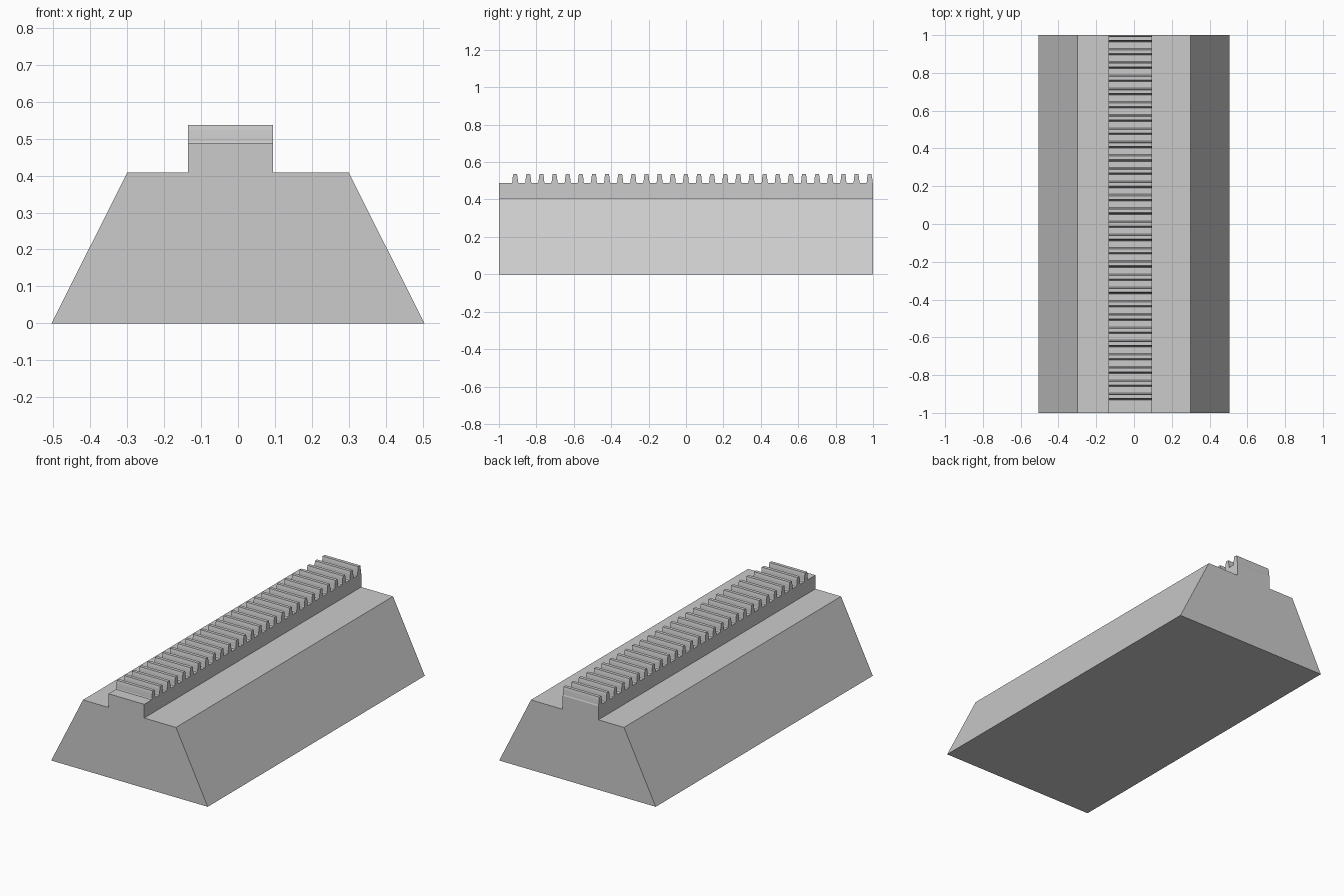
import bpy
import bmesh

cube = bpy.data.objects.get("Cube")
if cube:
    bpy.data.objects.remove(cube, do_unlink=True)

# One plain grey for the whole model
grey = bpy.data.materials.new("plain grey")
grey.use_nodes = True
colour = (0.6, 0.6, 0.6, 1)
grey.diffuse_color = colour
grey.node_tree.nodes["Principled BSDF"].inputs["Base Color"].default_value = colour


def add_object(name, bm):
    bmesh.ops.recalc_face_normals(bm, faces=bm.faces)
    mesh = bpy.data.meshes.new(name)
    bm.to_mesh(mesh)
    bm.free()
    mesh.materials.append(grey)
    obj = bpy.data.objects.new(name, mesh)
    bpy.context.collection.objects.link(obj)
    return obj


def extrude_profile(bm, points, offset):
    """Make a closed prism from a flat outline."""
    face = bm.faces.new([bm.verts.new(p) for p in points])
    result = bmesh.ops.extrude_face_region(bm, geom=[face], use_keep_orig=True)
    verts = [v for v in result["geom"] if isinstance(v, bmesh.types.BMVert)]
    bmesh.ops.translate(bm, verts=verts, vec=offset)


RACK_LEFT, RACK_RIGHT = -0.135, 0.095
BASE_TOP, ROOT, TIP = 0.408, 0.488, 0.537

# Sloped base with the raised rail, extruded front to back
outline = [(-0.505, 0), (0.505, 0), (0.30, BASE_TOP), (RACK_RIGHT, BASE_TOP),
           (RACK_RIGHT, ROOT), (RACK_LEFT, ROOT), (RACK_LEFT, BASE_TOP),
           (-0.30, BASE_TOP)]
bm = bmesh.new()
extrude_profile(bm, [(x, -1, z) for x, z in outline], (0, 2, 0))
add_object("base_with_rail", bm)

# Row of gear teeth across the rail: half width and height up one flank
flank = [(0.018, ROOT), (0.0155, 0.493), (0.0145, 0.505),
         (0.0125, 0.523), (0.0095, TIP)]
tooth = flank + [(-y, z) for y, z in reversed(flank)]
COUNT, PITCH, FIRST = 28, 0.0702, -0.9134
bm = bmesh.new()
for i in range(COUNT):
    centre = FIRST + i * PITCH
    extrude_profile(bm, [(RACK_LEFT, centre + y, z) for y, z in tooth],
                    (RACK_RIGHT - RACK_LEFT, 0, 0))
# The teeth stand on the rail, so their undersides are left open
under = [f for f in bm.faces if all(abs(v.co.z - ROOT) < 1e-5 for v in f.verts)]
bmesh.ops.delete(bm, geom=under, context="FACES")
add_object("rack_teeth", bm)
